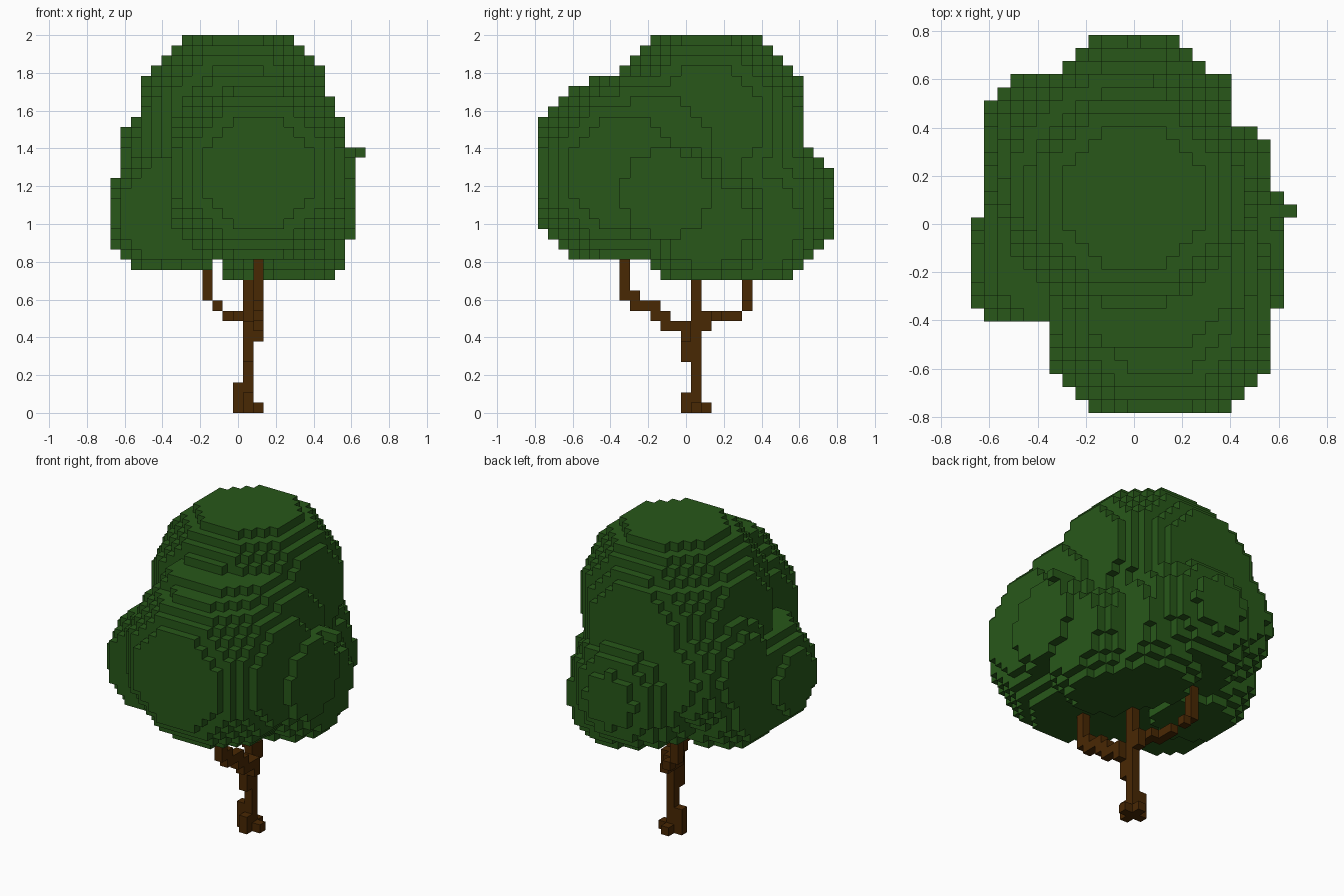
import bpy
import bmesh
from itertools import product
from mathutils import Vector

cube = bpy.data.objects.get("Cube")
if cube:
    bpy.data.objects.remove(cube, do_unlink=True)

# Grid of small cubes: the cell size and the cell corner that sits at the origin
CELL = 2 / 37
ORIGIN = Vector((12.5, 14.5, 0))


def material(name, colour):
    mat = bpy.data.materials.new(name)
    mat.use_nodes = True
    rgba = (*colour, 1)
    mat.diffuse_color = rgba
    shader = mat.node_tree.nodes["Principled BSDF"]
    shader.inputs["Base Color"].default_value = rgba
    shader.inputs["Roughness"].default_value = 0.9
    return mat


def box(low, high):
    """All cells between two corner cells, both included."""
    return set(product(*(range(a, b + 1) for a, b in zip(low, high))))


def blob(centre, reach=8, square=95, low=None, high=None):
    """Round clump of cells, flattened on the sides where its box cuts it."""
    start = [int(c) - reach for c in centre]
    end = [int(c) + reach for c in centre]
    if low:
        start = [max(a, b) for a, b in zip(start, low)]
    if high:
        end = [min(a, b) for a, b in zip(end, high)]

    def inside(cell):
        return sum((a - b) ** 2 for a, b in zip(cell, centre)) <= square

    return set(filter(inside, box(start, end)))


def build(name, cells, mat):
    """Make one mesh from the exposed sides of the cells."""
    bm = bmesh.new()
    corners = {}

    def corner(point):
        key = tuple(point)
        if key not in corners:
            corners[key] = bm.verts.new((Vector(key) - ORIGIN) * CELL)
        return corners[key]

    for cell in sorted(cells):
        for axis, side in product(range(3), (0, 1)):
            neighbour = list(cell)
            neighbour[axis] += 2 * side - 1
            if tuple(neighbour) in cells:
                continue
            u, v = (axis + 1) % 3, (axis + 2) % 3
            ring = []
            for a, b in ((0, 0), (1, 0), (1, 1), (0, 1)):
                point = list(cell)
                point[axis] += side
                point[u] += a
                point[v] += b
                ring.append(corner(point))
            bm.faces.new(ring if side else ring[::-1])
    mesh = bpy.data.meshes.new(name)
    bm.to_mesh(mesh)
    bm.free()
    mesh.materials.append(mat)
    obj = bpy.data.objects.new(name, mesh)
    bpy.context.collection.objects.link(obj)


leaf_green = material("leaf green", (0.021, 0.097, 0.010))
bark_brown = material("bark brown", (0.066, 0.021, 0.001))

# Crown: large clumps of leaves
front_clump = blob((14, 8, 23))
top_clump = blob((12, 16, 28))
upper_front_clump = blob((13, 11, 25), low=(9, 5, 17), high=(21, 18, 32))
upper_back_clump = blob((11, 17, 27), low=(3, 10, 19), high=(19, 25, 32))

# Crown: small clumps around the sides
left_back_clump = blob((7, 19, 23), 6, 52)
back_clump = blob((12, 21, 20), 7, 58, low=(5, 14, 15), high=(19, 28, 27))
lower_back_clump = blob((15, 20, 18), 5, 43, low=(11, 15, 13), high=(19, 25, 23))
right_clump = blob((18, 12, 21), 5, 43, low=(13, 7, 17), high=(23, 17, 25))
lower_right_clump = blob((17, 16, 18), 5, 43)
small_side_clump = blob((6, 11, 19), 6, 46, low=(0, 7, 15), high=(12, 15, 24))
small_low_clump = blob((5.5, 16, 19), 6, 43, low=(1, 12, 14), high=(9, 22, 24))
side_twig = box((21, 15, 25), (24, 15, 25))

crown = set().union(
    front_clump, top_clump, upper_front_clump, upper_back_clump,
    left_back_clump, back_clump, lower_back_clump, right_clump,
    lower_right_clump, small_side_clump, small_low_clump, side_twig)

# Trunk: a straight stem with short roots
stem = box((13, 15, 0), (13, 15, 14))
roots = (box((12, 15, 0), (12, 15, 2)) | box((14, 15, 0), (14, 15, 0))
         | box((13, 14, 0), (13, 14, 1)) | box((13, 16, 0), (13, 16, 0)))

# Branches: stepped arms that turn up into the crown
front_branch = (box((13, 14, 5), (13, 14, 8)) | box((14, 14, 7), (14, 14, 8))
                | box((14, 12, 8), (14, 13, 8)) | box((14, 11, 9), (14, 12, 9))
                | box((14, 9, 10), (14, 11, 10)) | box((14, 8, 11), (14, 9, 11))
                | box((14, 8, 11), (14, 8, 14)))
back_branch = (box((13, 16, 8), (13, 16, 9)) | box((12, 16, 9), (12, 17, 9))
               | box((11, 17, 9), (11, 19, 9)) | box((10, 20, 10), (10, 20, 10))
               | box((9, 20, 11), (9, 20, 14)))

build("crown", crown, leaf_green)
build("trunk", (stem | roots | front_branch | back_branch) - crown, bark_brown)
